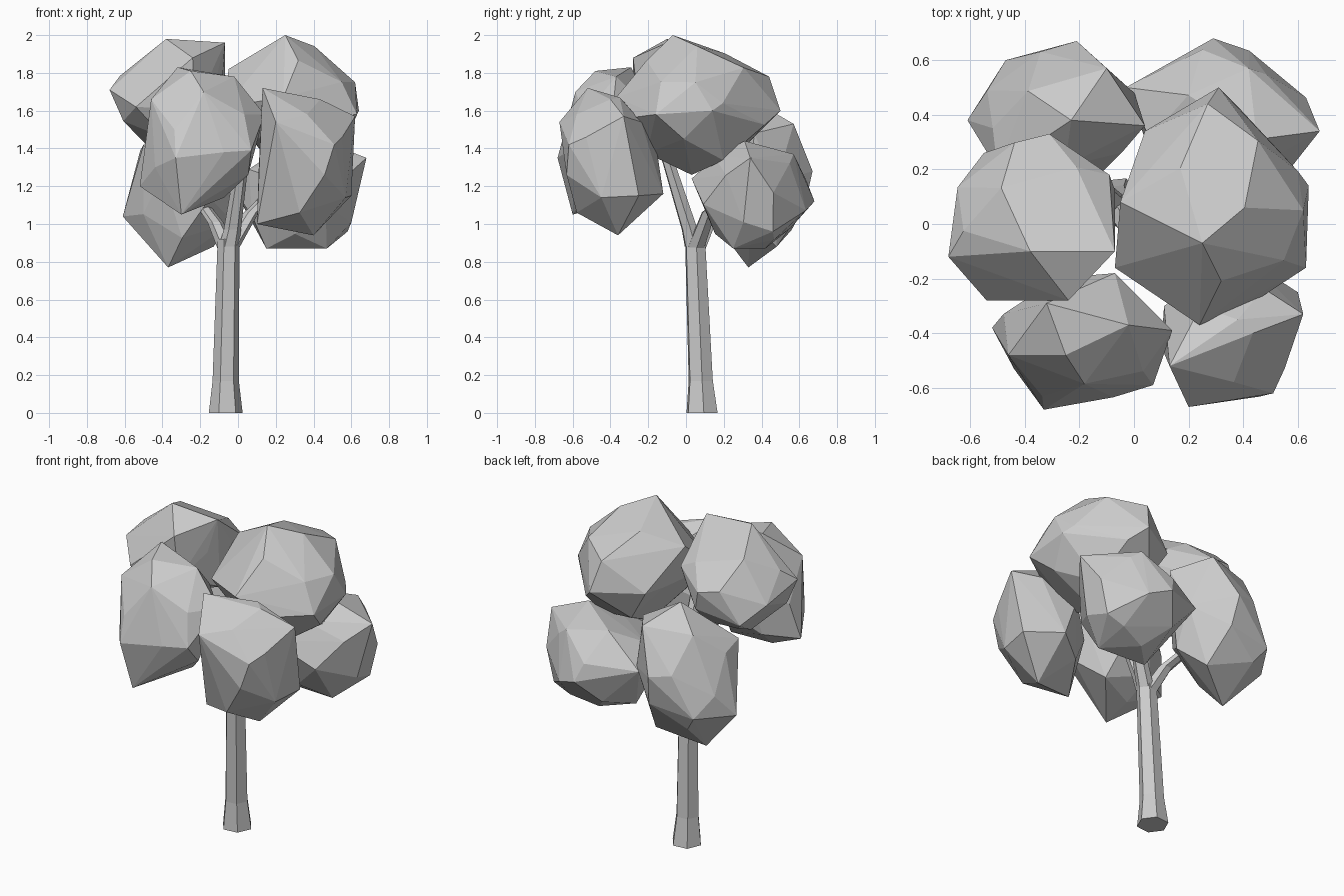
import bpy, bmesh, math
from mathutils import Vector


def finish(bm, name):
    bmesh.ops.recalc_face_normals(bm, faces=bm.faces)
    mesh = bpy.data.meshes.new(name)
    bm.to_mesh(mesh)
    bm.free()
    bpy.context.collection.objects.link(bpy.data.objects.new(name, mesh))


def limb(name, path, sides=6):
    """Faceted tube through (x, y, z, radius) stations with level rings."""
    bm = bmesh.new()
    rings = []
    for x, y, z, r in path:
        angles = [math.tau * (i + 0.1) / sides for i in range(sides)]
        rings.append([bm.verts.new((x + r * math.cos(a), y + r * math.sin(a), z)) for a in angles])
    for low, high in zip(rings, rings[1:]):
        for i in range(sides):
            j = (i + 1) % sides
            bm.faces.new((low[i], low[j], high[j], high[i]))
    bm.faces.new(rings[0])
    bm.faces.new(rings[-1])
    finish(bm, name)


def foliage(name, centre, radii, corners, count=18):
    """Chunky clump: hull of a sparse ellipsoid plus a few protruding corners."""
    bm = bmesh.new()
    for i in range(count):
        h = 1 - 2 * (i + 0.5) / count
        s, a = math.sqrt(1 - h * h), i * 2.39996
        d = Vector((s * math.cos(a), s * math.sin(a), h))
        bm.verts.new([c + r * k for c, r, k in zip(centre, radii, d)])
    for p in corners:
        bm.verts.new(p)
    bmesh.ops.convex_hull(bm, input=bm.verts)
    bmesh.ops.delete(bm, geom=[v for v in bm.verts if not v.link_faces], context='VERTS')
    # merge nearly coplanar triangles into broad facets
    bmesh.ops.dissolve_limit(bm, angle_limit=math.radians(2), verts=bm.verts, edges=bm.edges)
    finish(bm, name)


# Trunk and branches
limb("trunk", [(-.065, .085, 0, .09), (-.065, .078, .17, .07), (-.05, .048, .92, .058)])
limb("front_branch", [(-.048, .043, .88, .054), (-.03, .02, .97, .046),
                      (.02, -.09, 1.32, .035), (.03, -.14, 1.45, .03)])
limb("back_left_branch", [(-.055, .055, .86, .05), (-.12, .12, 1.01, .042), (-.2, .25, 1.12, .035)])
limb("back_right_branch", [(-.045, .05, .87, .05), (.07, .12, 1.06, .04), (.17, .22, 1.16, .035)])

# Upper clumps
foliage("top_left_foliage", (-.36, .02, 1.65), (.31, .3, .27), [
    (-.68, -.12, 1.71), (-.54, -.28, 1.62), (-.24, -.28, 1.88), (-.38, -.1, 1.98),
    (-.07, -.1, 1.96), (-.09, .18, 1.75), (-.31, .33, 1.7), (-.55, .26, 1.53)])
foliage("top_right_foliage", (.3, .06, 1.62), (.32, .39, .34), [
    (.25, -.07, 2), (.62, .05, 1.75), (.64, .14, 1.6), (.63, -.16, 1.58), (.24, -.37, 1.67),
    (.31, .5, 1.6), (.27, .44, 1.78), (-.05, .08, 1.82), (.3, .03, 1.26),
    (.04, .34, 1.6), (-.07, -.16, 1.62)])

# Front clumps
foliage("front_left_foliage", (-.2, -.42, 1.44), (.3, .24, .36), [
    (-.32, -.29, 1.83), (-.25, -.48, 1.81), (-.02, -.37, 1.78), (.14, -.39, 1.58),
    (-.33, -.68, 1.35), (.07, -.59, 1.39), (-.3, -.6, 1.05), (-.52, -.38, 1.2),
    (-.46, -.48, 1.66), (-.07, -.18, 1.6)])
foliage("front_right_foliage", (.35, -.4, 1.32), (.26, .26, .36), [
    (.13, -.52, 1.72), (.2, -.67, 1.54), (.51, -.62, 1.42), (.4, -.36, .94),
    (.62, -.33, 1.57), (.1, -.45, 1.0), (.38, -.35, 1.67), (.4, -.12, 1.16), (.6, -.25, 1.15)])

# Back clumps
foliage("back_left_foliage", (-.27, .39, 1.2), (.29, .26, .38), [
    (-.61, .38, 1.04), (-.37, .33, .77), (-.13, .48, .88), (-.21, .67, 1.28),
    (-.47, .6, 1.06), (-.23, .38, 1.64), (-.1, .57, 1.53), (.04, .36, 1.48), (-.5, .2, 1.42)])
foliage("back_right_foliage", (.33, .36, 1.15), (.32, .3, .28), [
    (.68, .34, 1.35), (.58, .46, .96), (.15, .27, .87), (.47, .25, .87), (.3, .42, .87),
    (.29, .68, 1.12), (.45, .31, 1.44), (.42, .57, 1.37), (-.03, .5, 1.2), (.2, .03, 1.24)])
